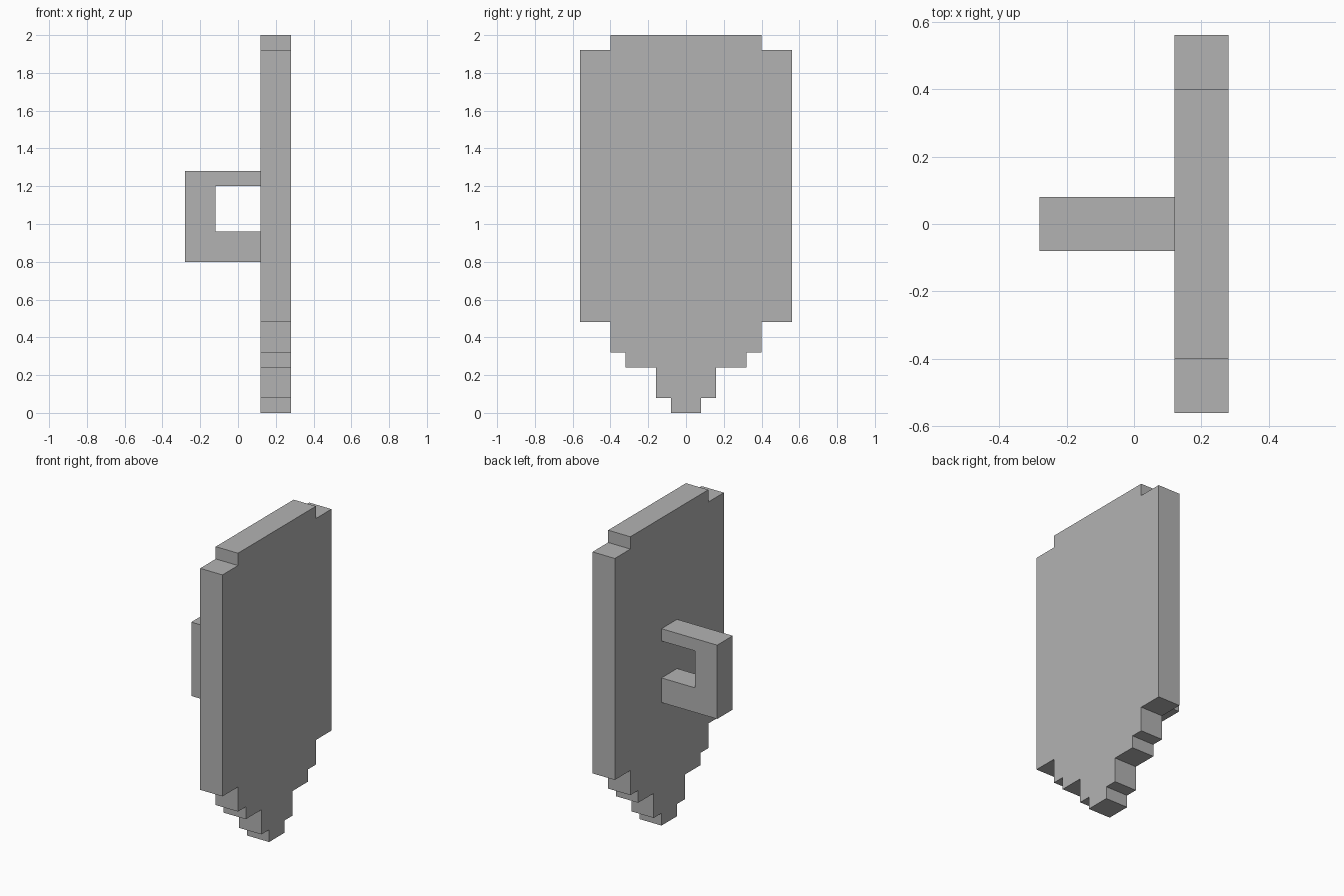
import bpy
import bmesh
from mathutils import Vector

cube = bpy.data.objects.get("Cube")
if cube:
    bpy.data.objects.remove(cube, do_unlink=True)

GREY = (0.45, 0.45, 0.45, 1.0)
mat = bpy.data.materials.new("plain grey")
mat.use_nodes = True
mat.diffuse_color = GREY
mat.node_tree.nodes["Principled BSDF"].inputs["Base Color"].default_value = GREY


def extrude_profile(name, points, offset):
    """Fill a closed outline and extrude it into a solid."""
    bm = bmesh.new()
    face = bm.faces.new([bm.verts.new(p) for p in points])
    result = bmesh.ops.extrude_face_region(bm, geom=[face])
    moved = [v for v in result["geom"] if isinstance(v, bmesh.types.BMVert)]
    bmesh.ops.translate(bm, verts=moved, vec=Vector(offset))
    bmesh.ops.recalc_face_normals(bm, faces=bm.faces)
    mesh = bpy.data.meshes.new(name)
    bm.to_mesh(mesh)
    bm.free()
    mesh.materials.append(mat)
    obj = bpy.data.objects.new(name, mesh)
    bpy.context.collection.objects.link(obj)
    return obj


# Shield plate: stepped half outline (half width, bottom, top), mirrored in y
steps = [(0.08, 0, 0.08), (0.16, 0.08, 0.24), (0.32, 0.24, 0.32),
         (0.40, 0.32, 0.48), (0.56, 0.48, 1.92), (0.40, 1.92, 2.0)]
half = [(w, z) for w, low, high in steps for z in (low, high)]
outline = half + [(-w, z) for w, z in reversed(half)]
extrude_profile("shield_plate", [(0.12, y, z) for y, z in outline], (0.16, 0, 0))

# Handle: bracket on the inner side of the plate, with a thicker lower arm
bracket = [(0.12, 0.80), (-0.28, 0.80), (-0.28, 1.28), (0.12, 1.28),
           (0.12, 1.20), (-0.12, 1.20), (-0.12, 0.96), (0.12, 0.96)]
extrude_profile("handle", [(x, -0.08, z) for x, z in bracket], (0, 0.16, 0))
